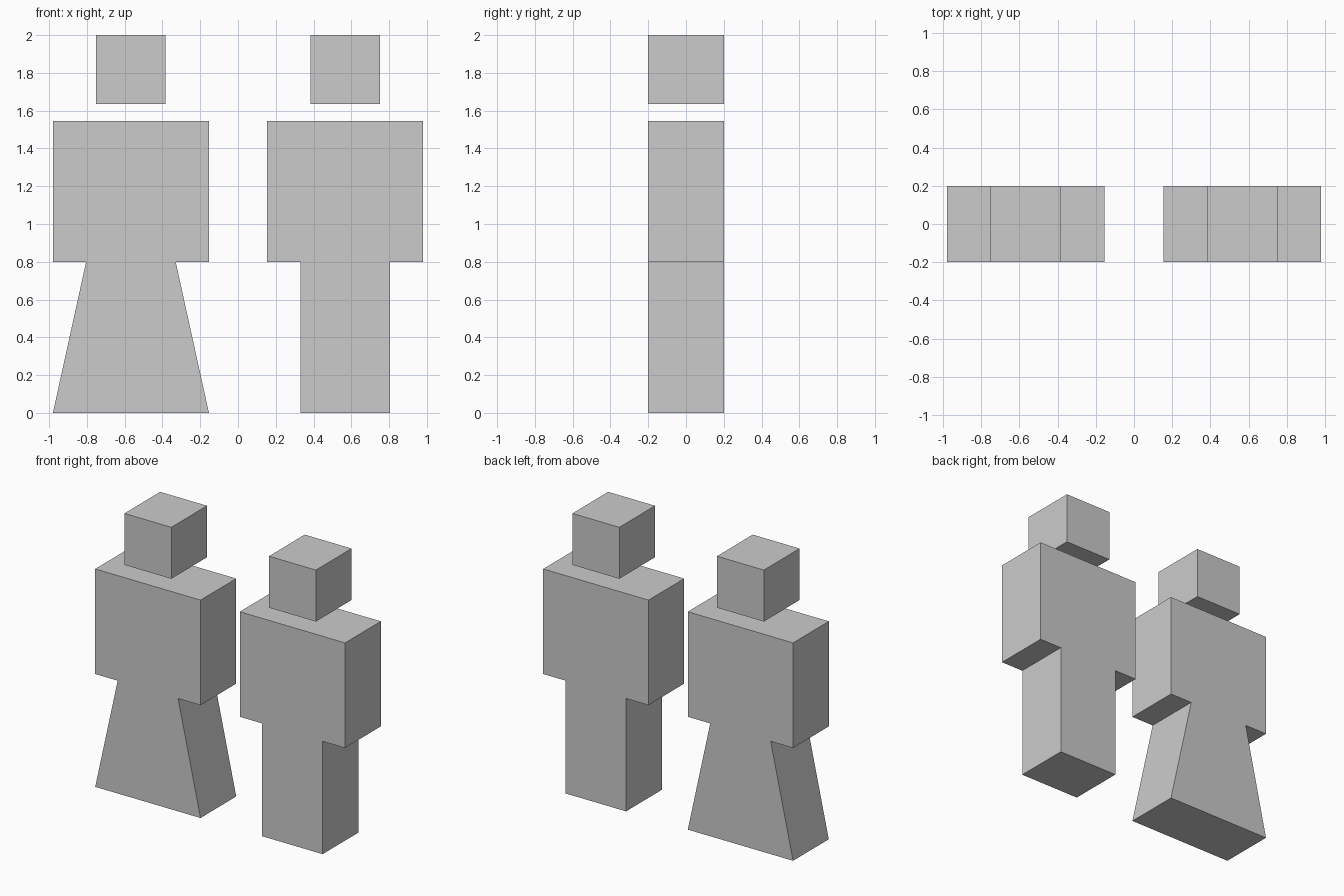
import bpy
import bmesh

if "Cube" in bpy.data.objects:
    bpy.data.objects.remove(bpy.data.objects["Cube"])

CENTRE = 0.567      # distance of each figure from the middle
HALF_DEPTH = 0.2


def extrude_profile(name, half_profile, x):
    """Mirror a (half width, z) outline, listed bottom to top, and extrude it along y."""
    outline = half_profile + [(-w, z) for w, z in reversed(half_profile)]
    bm = bmesh.new()
    face = bm.faces.new([bm.verts.new((w, -HALF_DEPTH, z)) for w, z in outline])
    result = bmesh.ops.extrude_face_region(bm, geom=[face], use_keep_orig=True)
    verts = [g for g in result["geom"] if isinstance(g, bmesh.types.BMVert)]
    bmesh.ops.translate(bm, verts=verts, vec=(0, 2 * HALF_DEPTH, 0))
    bmesh.ops.recalc_face_normals(bm, faces=bm.faces)
    mesh = bpy.data.meshes.new(name)
    bm.to_mesh(mesh)
    bm.free()
    obj = bpy.data.objects.new(name, mesh)
    obj.location.x = x
    bpy.context.collection.objects.link(obj)


# Shared outlines: broad torso and floating head
torso = [(0.237, 0.8), (0.413, 0.8), (0.413, 1.545)]
head = [(0.184, 1.635), (0.184, 2.0)]

# Left figure has a flared skirt, right figure straight legs
for label, x, hem in (("skirt", -CENTRE, 0.413), ("trouser", CENTRE, 0.237)):
    extrude_profile(f"{label}_figure_body", [(hem, 0.0)] + torso, x)
    extrude_profile(f"{label}_figure_head", head, x)
